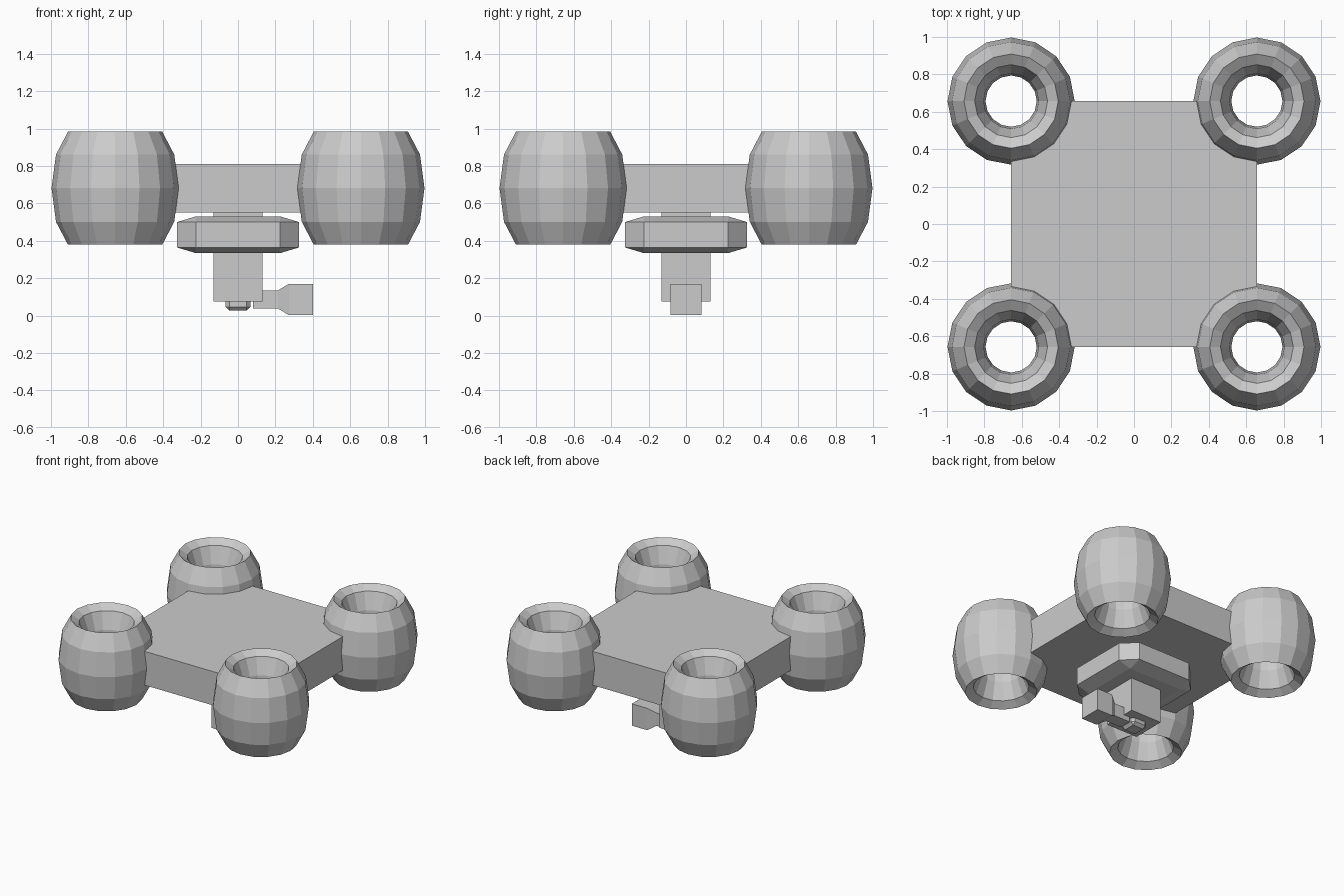
import bpy, bmesh
from math import sin, cos, pi

if "Cube" in bpy.data.objects:
    bpy.data.objects.remove(bpy.data.objects["Cube"])

C = 0.657  # rotor centre offset


def finish(name, bm):
    bmesh.ops.recalc_face_normals(bm, faces=bm.faces)
    me = bpy.data.meshes.new(name)
    bm.to_mesh(me)
    bm.free()
    ob = bpy.data.objects.new(name, me)
    bpy.context.collection.objects.link(ob)
    return ob


def box(name, half, centre, bevel=0):
    bm = bmesh.new()
    bmesh.ops.create_cube(bm, size=2)
    if bevel:
        bmesh.ops.bevel(bm, geom=bm.edges[:], offset=bevel, segments=1,
                        affect='EDGES', profile=0.5)
    bmesh.ops.scale(bm, vec=half, verts=bm.verts)
    bmesh.ops.translate(bm, vec=centre, verts=bm.verts)
    return finish(name, bm)


def bridge(bm, a, b):
    n = len(a)
    for i in range(n):
        bm.faces.new((a[i], a[(i + 1) % n], b[(i + 1) % n], b[i]))


# body plate with round corner cut-outs that sit inside the rotor guards
bm = bmesh.new()
outline = []
for k in range(4):
    cx, cy = [(C, C), (-C, C), (-C, -C), (C, -C)][k]
    for j in range(5):
        a = k * pi / 2 + 1.5 * pi - j * pi / 8
        outline.append((cx + 0.24 * cos(a), cy + 0.24 * sin(a)))
low, high = ([bm.verts.new((x, y, z)) for x, y in outline] for z in (0.55, 0.81))
bridge(bm, low, high)
bm.faces.new(low)
bm.faces.new(high)
finish("body", bm)

# four open rotor guards, lathed from a closed ring profile
half = [(0.340, 0), (0.316, 0.18), (0.252, 0.302), (0.195, 0.265), (0.148, 0.14), (0.137, 0)]
profile = half + [(r, -z) for r, z in half[-2:0:-1]]
N = 16
for sx in (-1, 1):
    for sy in (-1, 1):
        bm = bmesh.new()
        rings = [[bm.verts.new((sx * C + r * cos(2 * pi * i / N),
                                sy * C + r * sin(2 * pi * i / N), 0.681 + z))
                  for r, z in profile] for i in range(N)]
        for i in range(N):
            bridge(bm, rings[i], rings[(i + 1) % N])
        finish("rotor_guard", bm)

# underside mount
box("column", (0.132, 0.132, 0.24), (0, 0, 0.315))
box("mount_plate", (0.327, 0.327, 0.098), (0, 0, 0.432), 0.31)
box("bottom_sensor", (0.066, 0.066, 0.066), (0, 0, 0.092), 0.31)

# camera: square neck flaring into a square lens hood
bm = bmesh.new()
sections = [(0.08, 0.049), (0.215, 0.049), (0.272, 0.084), (0.402, 0.084)]
loops = [[bm.verts.new((x, h * a, 0.086 + h * b))
          for a, b in ((-1, -1), (1, -1), (1, 1), (-1, 1))] for x, h in sections]
for a, b in zip(loops, loops[1:]):
    bridge(bm, a, b)
bm.faces.new(loops[0])
bm.faces.new(loops[-1])
finish("camera", bm)
